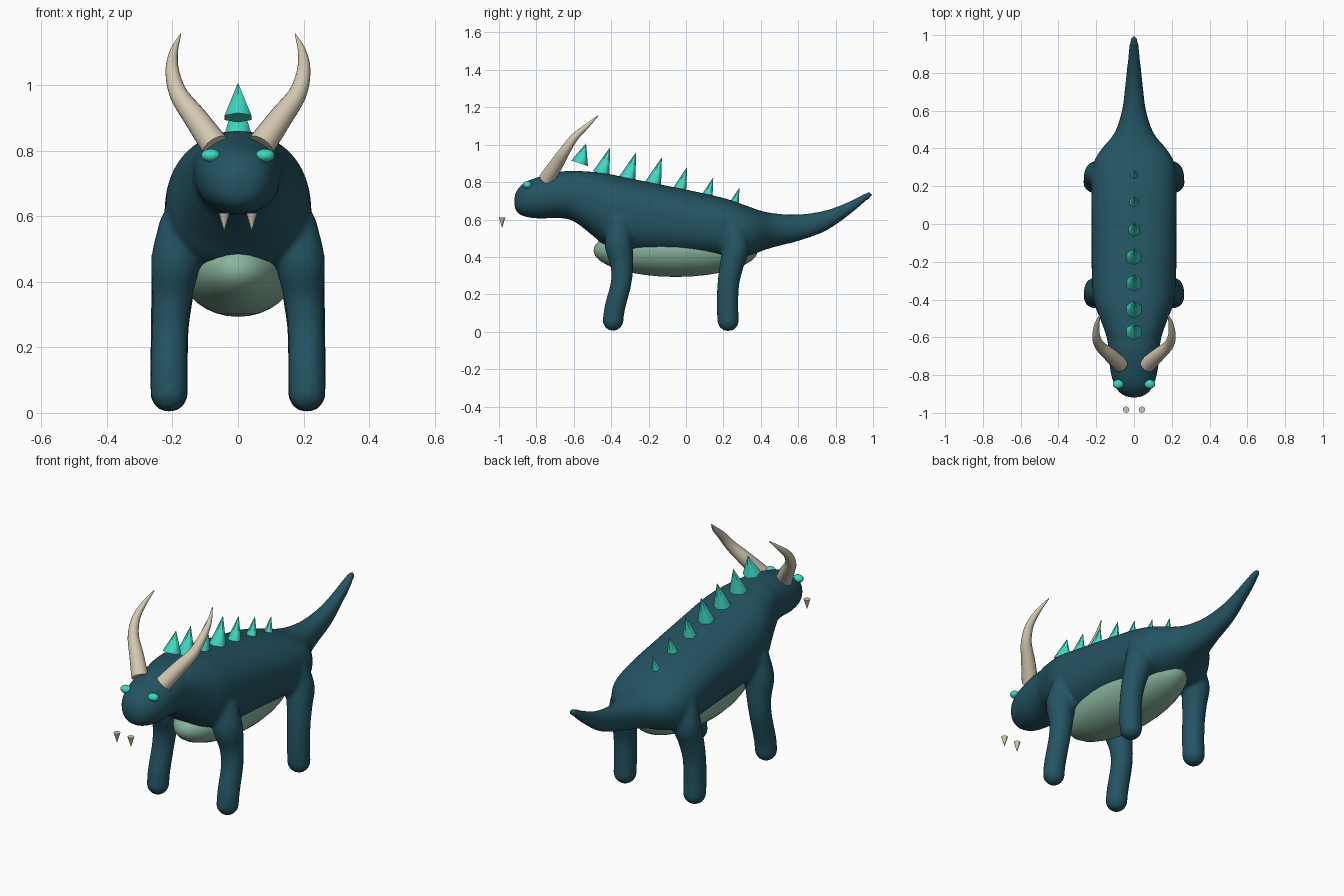
import bpy, bmesh, math
from mathutils import Vector, Matrix

if "Cube" in bpy.data.objects:
    bpy.data.objects.remove(bpy.data.objects["Cube"])


def material(name, rgb):
    m = bpy.data.materials.new(name)
    m.use_nodes = True
    m.diffuse_color = (*rgb, 1)
    node = next(n for n in m.node_tree.nodes if n.type == "BSDF_PRINCIPLED")
    node.inputs["Base Color"].default_value = (*rgb, 1)
    return m


SKIN = material("dark teal skin", (0.017, 0.088, 0.122))
BELLY = material("pale green belly", (0.25, 0.46, 0.34))
GLOW = material("bright turquoise", (0.05, 0.68, 0.53))
BONE = material("ivory bone", (0.66, 0.58, 0.44))


def finish(name, bm, mat, angle=60):
    bmesh.ops.recalc_face_normals(bm, faces=bm.faces)
    mesh = bpy.data.meshes.new(name)
    bm.to_mesh(mesh)
    bm.free()
    mesh.materials.append(mat)
    ob = bpy.data.objects.new(name, mesh)
    bpy.context.collection.objects.link(ob)
    bpy.ops.object.select_all(action="DESELECT")
    ob.select_set(True)
    bpy.context.view_layer.objects.active = ob
    bpy.ops.object.shade_smooth_by_angle(angle=math.radians(angle))
    return ob


def spline(rows, steps=5):
    """Smooth rows of any width with a Catmull-Rom curve."""
    rows = [Vector(r) for r in rows]
    pts = [rows[0] * 2 - rows[1]] + rows + [rows[-1] * 2 - rows[-2]]
    out = []
    for a, b, c, d in zip(pts, pts[1:], pts[2:], pts[3:]):
        for i in range(steps):
            t = i / steps
            out.append((b * 2 + (c - a) * t + (a * 2 - b * 5 + c * 4 - d) * t * t
                        + (b * 3 - a - c * 3 + d) * t ** 3) / 2)
    return out + [rows[-1]]


def loft(bm, rings):
    loops = [[bm.verts.new(p) for p in ring] for ring in rings]
    n = len(loops[0])
    for a, b in zip(loops, loops[1:]):
        for i in range(n):
            j = (i + 1) % n
            bm.faces.new((a[i], a[j], b[j], b[i]))
    bm.faces.new(loops[0])
    bm.faces.new(loops[-1][::-1])


def tube(bm, rows, side=1, n=20):
    """Sweep a circle along x, y, z, radius rows."""
    path = spline(rows)
    centres = [Vector((p[0] * side, p[1], p[2])) for p in path]
    rings = []
    for k, c in enumerate(centres):
        axis = centres[min(k + 1, len(path) - 1)] - centres[max(k - 1, 0)]
        u = axis.cross(Vector((0, 1, 0))).normalized()
        v = axis.cross(u).normalized()
        r = max(path[k][3], 0.001)
        rings.append([c + (u * math.cos(t) + v * math.sin(t)) * r
                      for t in (i * math.tau / n for i in range(n))])
    loft(bm, rings)


def ball(bm, centre, size):
    bmesh.ops.create_uvsphere(bm, u_segments=32, v_segments=16, radius=1,
                              matrix=Matrix.LocRotScale(Vector(centre), None, Vector(size)))


def cone(bm, base, tip, radius, sides):
    base, tip = Vector(base), Vector(tip)
    axis = tip - base
    turn = axis.to_track_quat("Z", "Y").to_matrix().to_4x4()
    bmesh.ops.create_cone(bm, cap_ends=True, segments=sides, radius1=radius, radius2=0.001,
                          depth=axis.length, matrix=Matrix.Translation((base + tip) / 2) @ turn)


# Torso, head and tail: y, top, bottom, half width
BODY = [(-.92, .705, .685, .01), (-.905, .755, .64, .06), (-.86, .80, .615, .1),
        (-.78, .83, .605, .125), (-.68, .855, .608, .135), (-.6, .86, .59, .145),
        (-.5, .855, .515, .18), (-.42, .845, .45, .21), (-.3, .82, .415, .223),
        (0, .76, .4, .225), (.2, .715, .39, .226), (.32, .675, .4, .215),
        (.4, .647, .43, .17), (.48, .632, .455, .105), (.6, .627, .485, .064),
        (.75, .65, .54, .045), (.88, .7, .63, .032), (.97, .746, .705, .022),
        (1, .74, .725, .008)]
bm = bmesh.new()
rings = []
for y, top, low, wide in spline(BODY):
    square = 2 / (2.4 if -.6 < y < .4 else 2.15)
    ring = []
    for i in range(40):
        c, s = math.cos(i * math.tau / 40), math.sin(i * math.tau / 40)
        ring.append(Vector((math.copysign(abs(c) ** square, c) * wide, y,
                            (top + low) / 2 + math.copysign(abs(s) ** square, s) * (top - low) / 2)))
    rings.append(ring)
loft(bm, rings)

# Legs, blended into the torso
FRONT = [(.21, -.39, .06, .056), (.21, -.38, .13, .056), (.208, -.347, .26, .056),
         (.2, -.343, .36, .062), (.19, -.36, .47, .075), (.18, -.355, .6, .055)]
REAR = [(.21, .225, .06, .058), (.21, .222, .15, .058), (.208, .227, .26, .059),
        (.2, .245, .36, .065), (.19, .265, .45, .072), (.18, .25, .57, .05)]
for side in (-1, 1):
    for leg in (FRONT, REAR):
        tube(bm, leg, side)
        x, y, z, r = leg[0]
        ball(bm, (x * side, y, z), (r, r, r))
body = finish("body", bm, SKIN)
remesh = body.modifiers.new("blend", "REMESH")
remesh.mode = "VOXEL"
remesh.voxel_size = 0.012
remesh.use_smooth_shade = True
soften = body.modifiers.new("soften", "SMOOTH")
soften.factor = 0.5
soften.iterations = 6

# Belly
bm = bmesh.new()
ball(bm, (0, -.055, .435), (.175, .44, .142))
finish("belly", bm, BELLY)

# Back spikes: tip y, tip z, length, radius
SPIKES = [(-.535, 1.005, .11, .047), (-.408, .982, .145, .047), (-.268, .957, .15, .046),
          (-.13, .93, .15, .045), (.005, .878, .15, .043), (.145, .822, .15, .043),
          (.285, .768, .15, .042)]
lean = Vector((0, .31, .95))
for k, (y, z, length, radius) in enumerate(SPIKES):
    bm = bmesh.new()
    tip = Vector((0, y, z))
    cone(bm, tip - lean * length, tip, radius, 6)
    finish(f"back_spike_{k + 1}", bm, GLOW, 65)

# Horns, eyes and teeth on both sides
HORN = [(.07, -.745, .815, .043), (.13, -.69, .9, .036), (.18, -.645, .97, .028),
        (.2, -.595, 1.04, .021), (.196, -.53, 1.1, .013), (.175, -.47, 1.155, .002)]
for side, word in ((1, "left"), (-1, "right")):
    bm = bmesh.new()
    tube(bm, HORN, side)
    finish(word + "_horn", bm, BONE)

    bm = bmesh.new()
    ball(bm, (.083 * side, -.848, .785), (.029, .024, .02))
    finish(word + "_eye", bm, GLOW)

    bm = bmesh.new()
    cone(bm, (.042 * side, -.983, .61), (.042 * side, -.983, .557), .017, 12)
    finish(word + "_tooth", bm, BONE)
